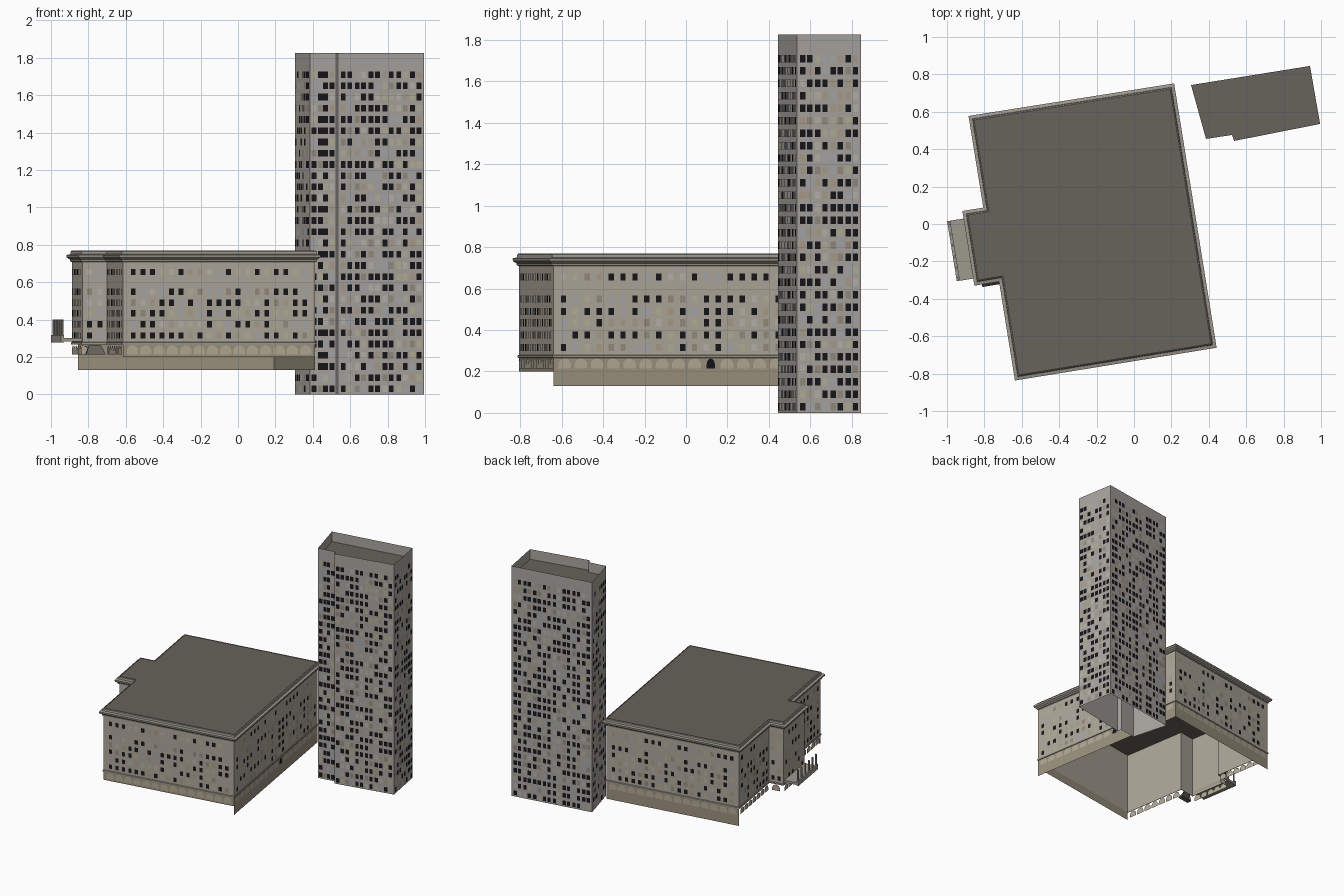
import bpy, bmesh, math, random
from mathutils import Vector

if "Cube" in bpy.data.objects:
    bpy.data.objects.remove(bpy.data.objects["Cube"])

random.seed(4)


def mat(name, r, g, b):
    m = bpy.data.materials.new(name)
    m.diffuse_color = (r, g, b, 1)
    m.use_nodes = True
    m.node_tree.nodes["Principled BSDF"].inputs["Base Color"].default_value = m.diffuse_color
    return m


STONE = mat("stone", .42, .39, .32)
BASE = mat("base_stone", .33, .29, .21)
ROOF = mat("roofing", .135, .125, .105)
CONCRETE = mat("concrete", .40, .38, .35)
TRIM = mat("trim", .34, .32, .27)
ARCH = mat("arch_panel", .45, .40, .30)
DARK = mat("dark_glass", .008, .008, .01)
LIT = [mat("blind_%d" % i, *c) for i, c in enumerate(
    [(.40, .34, .25), (.38, .39, .42), (.45, .43, .30), (.30, .26, .20), (.47, .45, .40)])]
GLASS = [DARK] + LIT


def make(name, faces, mats):
    """Object from polygons given as (points, material index)."""
    bm = bmesh.new()
    for pts, mi in faces:
        bm.faces.new([bm.verts.new(p) for p in pts]).material_index = mi
    bmesh.ops.remove_doubles(bm, verts=bm.verts, dist=1e-5)
    me = bpy.data.meshes.new(name)
    bm.to_mesh(me)
    bm.free()
    for m in mats:
        me.materials.append(m)
    ob = bpy.data.objects.new(name, me)
    bpy.context.collection.objects.link(ob)
    return ob


class Side:
    """One wall of a counter-clockwise footprint, with local (along, up, out) coordinates."""
    def __init__(self, plan, i):
        self.a = Vector(plan[i])
        d = Vector(plan[(i + 1) % len(plan)]) - self.a
        self.len = d.length
        self.d = d.normalized()
        self.n = Vector((self.d.y, -self.d.x))

    def p(self, u, z, out=0.0):
        q = self.a + self.d * u + self.n * out
        return (q.x, q.y, z)

    def rect(self, u0, u1, z0, z1, out=0.0):
        return [self.p(u0, z0, out), self.p(u1, z0, out), self.p(u1, z1, out), self.p(u0, z1, out)]

    def arch(self, u, w, z0, z1, out):
        r = w / 2
        pts = [self.p(u - r, z0, out), self.p(u + r, z0, out)]
        spring = z0 + (z1 - z0) * .4
        for k in range(9):
            t = math.pi * k / 8
            pts.append(self.p(u + r * math.cos(t), spring + (z1 - spring) * math.sin(t), out))
        return pts


def sides_of(plan):
    return [Side(plan, i) for i in range(len(plan))]


def offset(plan, d):
    """Mitred outward offset of a footprint."""
    s, out = sides_of(plan), []
    for i, c in enumerate(plan):
        n0, n1 = s[i - 1].n, s[i].n
        out.append(Vector(c) + (n0 + n1) * d / (1 + n0.dot(n1)))
    return out


def band(name, plan, profile, material):
    """Sweep an (out, z) profile around a footprint."""
    rings = [[(p.x, p.y, z) for p in offset(plan, o)] for o, z in profile]
    n = len(plan)
    faces = [([r0[i], r0[(i + 1) % n], r1[(i + 1) % n], r1[i]], 0)
             for r0, r1 in zip(rings, rings[1:]) for i in range(n)]
    return make(name, faces, [material])


def windows(side, centres, rows, w, h, dark):
    return [(side.rect(u - w / 2, u + w / 2, z - h / 2, z + h / 2, .002),
             0 if random.random() < dark else random.randint(1, len(LIT)))
            for z in rows for u in centres]


def even(length, n, margin):
    step = (length - 2 * margin) / n
    return [margin + step * (i + .5) for i in range(n)]


# ---- main block: 0 south, 1 east, 2 north, 3 west, 4-6 entrance bay, 7 west
block = [(-.615, -.807), (.412, -.64), (.193, .722), (-.855, .556),
         (-.776, .066), (-.888, .048), (-.832, -.30), (-.70, -.278)]
S = sides_of(block)
COURSE, TOP = .268, .77
make("block_walls", [(s.rect(0, s.len, COURSE, TOP), 0) for s in S], [STONE])
foot = [.20, .13, .13]
make("block_base", [(s.rect(0, s.len, z, COURSE), 0) for s, z in zip(S, foot)], [BASE])
make("block_roof", [([(x, y, .765) for x, y in block], 0)], [ROOF])
band("cornice", block, [(0, .708), (.008, .712), (.010, .722), (.024, .732),
                        (.026, .746), (.008, .75), (.006, .765), (0, .77)], TRIM)
band("string_course", block, [(0, .266), (.005, .267), (.005, .277), (0, .28)], TRIM)

# block windows
rows = [.315, .375, .435, .49, .55, .655]
panes = []
for s, n, margin in zip(S, [19, 23, 19, 9, 2, 6, 2, 9],
                        [.03, .02, .03, .02, .01, .02, .01, .02]):
    panes += windows(s, even(s.len, n, margin), rows, .026, .034, .42)
make("block_windows", panes, GLASS)

# arched ground-floor panels, with one dark doorway on the east side
arches = []
for i, n in enumerate([14, 17, 14, 7, 1, 5, 0, 7]):
    s = S[i]
    for k, u in enumerate(even(s.len, n, .015) if n else []):
        door = i == 1 and k == 9
        arches.append((s.arch(u, .04 if door else .062, .215, .262, .002), int(door)))
make("ground_floor_arches", arches, [ARCH, DARK])

# sloping side-door awning on the bay
s = S[6]
a, b = s.p(.035, .264), s.p(.10, .264)
c, d = s.p(.12, .215, .04), s.p(.015, .215, .04)
e, f = s.p(.015, .215), s.p(.12, .215)
make("side_awning", [([d, c, b, a], 0), ([a, e, d], 0), ([b, c, f], 0), ([e, f, c, d], 0)], [ROOF])

# ---- entrance canopy on the west face of the bay
s = S[5]


def side_box(name, s, u0, u1, z0, z1, o0, o1, material):
    lo = [s.p(u0, z0, o0), s.p(u1, z0, o0), s.p(u1, z0, o1), s.p(u0, z0, o1)]
    hi = [(x, y, z1) for x, y, _ in lo]
    faces = [(lo[::-1], 0), (hi, 0)]
    faces += [([lo[i], lo[(i + 1) % 4], hi[(i + 1) % 4], hi[i]], 0) for i in range(4)]
    return make(name, faces, [material])


side_box("canopy_slab", s, .015, .34, .284, .302, 0, .112, TRIM)
side_box("canopy_front_beam", s, .015, .34, .279, .318, .098, .115, TRIM)
for k in range(6):
    x, y, z = s.p(.03 + k * .059, .352, .104)
    bpy.ops.mesh.primitive_cylinder_add(vertices=8, radius=.007, depth=.096, location=(x, y, z))
    post = bpy.context.object
    post.name = "canopy_post_%d" % (k + 1)
    post.data.materials.append(TRIM)

# ---- tower: 0 west, 1 south left, 2 step, 3 south, 4 east, 5 north
tower = [(.305, .743), (.385, .455), (.524, .476), (.535, .444), (.995, .535), (.941, .845)]
T = sides_of(tower)
HEIGHT = 1.825
make("tower_walls", [(s.rect(0, s.len, 0, HEIGHT), 0) for s in T], [CONCRETE])
make("tower_roof", [([(x, y, 1.745) for x, y in tower], 0)], [ROOF])

# tower windows, set in pairs
rows = [.03 + .06 * i for i in range(29)]
panes = []
for s, pairs in zip(T, [4, 2, 0, 6, 4, 8]):
    if pairs:
        cols = [u + k * .0175 for u in even(s.len, pairs, .008) for k in (-1, 1)]
        panes += windows(s, cols, rows, .026, .036, .52)
make("tower_windows", panes, GLASS)
